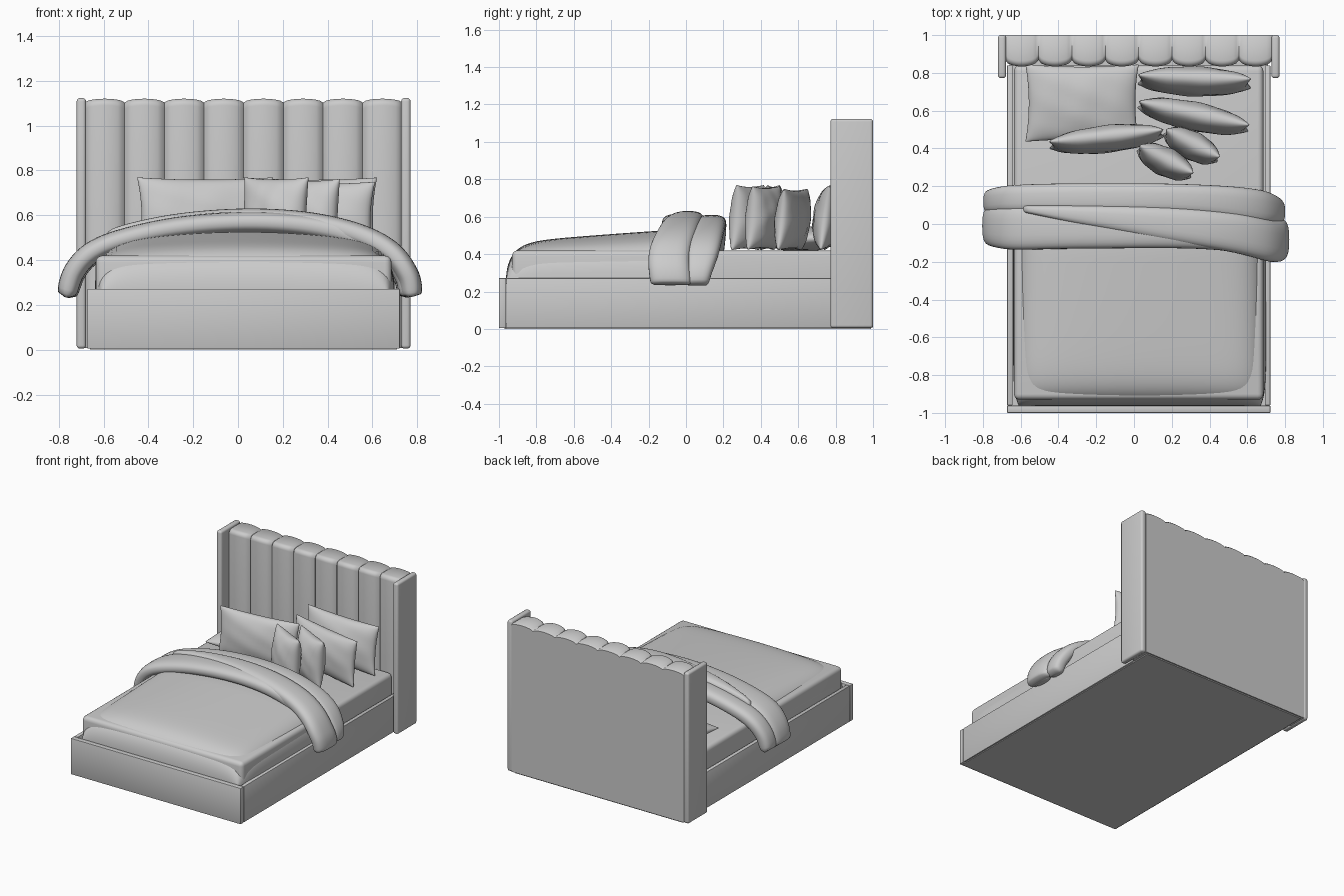
import bpy, bmesh
from math import sin, cos, pi, radians, copysign
from mathutils import Euler, Vector

if "Cube" in bpy.data.objects:
    bpy.data.objects.remove(bpy.data.objects["Cube"])

CX = 0.025  # centre line of the bed frame


def finish(name, bm, angle=40):
    bmesh.ops.remove_doubles(bm, verts=bm.verts, dist=1e-5)
    bmesh.ops.recalc_face_normals(bm, faces=bm.faces)
    me = bpy.data.meshes.new(name)
    bm.to_mesh(me)
    bm.free()
    ob = bpy.data.objects.new(name, me)
    bpy.context.collection.objects.link(ob)
    bpy.context.view_layer.objects.active = ob
    bpy.ops.object.select_all(action='DESELECT')
    ob.select_set(True)
    bpy.ops.object.shade_smooth_by_angle(angle=radians(angle))
    return ob


def box(name, x, y, z, bevel=0.004, segments=2):
    bm = bmesh.new()
    bmesh.ops.create_cube(bm, size=1)
    for v in bm.verts:
        for i, (a, b) in enumerate((x, y, z)):
            v.co[i] = a if v.co[i] < 0 else b
    if bevel:
        bmesh.ops.bevel(bm, geom=bm.edges[:], offset=bevel, segments=segments,
                        profile=0.5, affect='EDGES')
    return finish(name, bm)


def skin(bm, rows, closed=False):
    vs = [[bm.verts.new(p) for p in r] for r in rows]
    n = len(rows[0])
    for a, b in zip(vs, vs[1:]):
        for j in range(n if closed else n - 1):
            k = (j + 1) % n
            bm.faces.new((a[j], a[k], b[k], b[j]))
    return vs


def spline(points, t):
    """Catmull-Rom through evenly spaced points, t in 0..1"""
    n = len(points) - 1
    i = min(int(t * n), n - 1)
    f = t * n - i
    p = [Vector(points[min(max(i + k, 0), n)]) for k in (-1, 0, 1, 2)]
    return 0.5 * (2 * p[1] + (p[2] - p[0]) * f + (2 * p[0] - 5 * p[1] + 4 * p[2] - p[3]) * f * f
                  + (3 * p[1] - p[0] - 3 * p[2] + p[3]) * f ** 3)


def spow(v, e):
    return copysign(abs(v) ** e, v)


# Base frame
box("footboard", (-0.672, 0.722), (-1.0, -0.962), (0.005, 0.272))
for side, name in ((-1, "left_rail"), (1, "right_rail")):
    x = sorted((CX + side * 0.697, CX + side * 0.668))
    box(name, x, (-0.96, 0.84), (0.005, 0.272))
box("bottom_panel", (-0.66, 0.71), (-0.97, 0.99), (0.0, 0.03), 0)

# Headboard wings
for side, name in ((-1, "left_wing"), (1, "right_wing")):
    x = sorted((CX + side * 0.745, CX + side * 0.703))
    box(name, x, (0.772, 1.0), (0.005, 1.123), 0.015, 4)

# Channelled headboard: yz profile swept across eight padded channels
bm = bmesh.new()
rows = []
CH, STEP = 8, 12
for i in range(CH * STEP + 1):
    x = CX - 0.708 + 1.416 * i / (CH * STEP)
    bulge = sin(pi * (i % STEP) / STEP) ** 0.5 if i % STEP else 0
    front = 0.868 - 0.034 * bulge
    top = 1.103 + 0.017 * bulge
    row = [(x, 1.0, 0.008), (x, front, 0.008), (x, front, 0.5)]
    for k in range(7):
        a = pi / 2 * k / 6
        row.append((x, front + 0.03 * (1 - cos(a)), top - 0.03 * (1 - sin(a))))
    row.append((x, 0.99, top))
    row.append((x, 1.0, top - 0.008))
    rows.append(row)
vs = skin(bm, rows, closed=True)
bm.faces.new(vs[0])
bm.faces.new(vs[-1])
finish("channel_headboard", bm, 50)

# Mattress
box("mattress", (-0.635, 0.685), (-0.93, 0.84), (0.16, 0.42), 0.03, 4)

# Duvet body: crowned cushion over the foot of the mattress
bm = bmesh.new()
rows = []
N = 40
Y0, Y1 = -0.963, 0.06
for j in range(N + 1):
    q = j / N
    v = 1 - cos(q * pi / 2)
    y = Y0 + (Y1 - Y0) * v
    ends = max(0, 1 - (1 - v) ** 16) ** 0.42
    rise = 0.035 + 0.07 * min(1, v / 0.8) ** 0.8
    inset = 0.03 * (1 - v) ** 16
    row = []
    for i in range(N + 1):
        u = sin(pi / 2 * (2 * i / N - 1))
        edge = max(0, 1 - abs(u) ** 10) ** 0.36
        z = 0.24 + (0.18 + rise * (1 - 0.6 * u * u)) * edge * ends
        row.append((CX + 0.005 + u * (0.67 - inset), y, z))
    rows.append(row)
skin(bm, rows)
finish("duvet_body", bm, 80)

# Folded duvet layers draped across the bed
ARCH = [(-0.772, 0.235), (-0.735, 0.35), (-0.65, 0.44), (-0.5, 0.5), (-0.26, 0.55),
        (0.03, 0.572), (0.3, 0.558), (0.52, 0.51), (0.67, 0.435), (0.75, 0.33), (0.768, 0.235)]


def fold(name, t0, t1, fronts, backs, thick, lift):
    bm = bmesh.new()
    rows = []
    M, K = 56, 28
    for i in range(M + 1):
        s = i / M
        t = t0 + (t1 - t0) * s
        c = spline(ARCH, t)
        d = (spline(ARCH, min(t + .01, 1)) - spline(ARCH, max(t - .01, 0))).normalized()
        nrm = Vector((-d.y, d.x))
        f = spline([(a, 0) for a in fronts], s).x
        b = spline([(a, 0) for a in backs], s).x
        cap = max(0.02, 1 - abs(2 * s - 1) ** 30) ** 0.5
        row = []
        for k in range(K):
            a = 2 * pi * k / K
            h = lift + thick * spow(sin(a), 0.8) * cap
            p = c + nrm * h
            row.append((p.x, (f + b) / 2 + (b - f) / 2 * spow(cos(a), 0.7) * (0.8 + 0.2 * cap), p.y))
        rows.append(row)
    vs = skin(bm, rows, closed=True)
    bm.faces.new(vs[0])
    bm.faces.new(vs[-1])
    finish(name, bm, 70)


fold("duvet_front_fold", 0, 1, [-0.11, -0.135, -0.13, -0.13, -0.16, -0.17],
     [0.09, 0.1, 0.1, 0.06, 0.0, 0.0], 0.048, -0.004)
fold("duvet_middle_fold", 0.25, 1, [0.06, -0.01, -0.09, -0.15, -0.2, -0.19],
     [0.1, 0.1, 0.09, 0.06, 0.02, 0.03], 0.05, 0.008)
fold("duvet_back_fold", 0, 1, [0.05, 0.06, 0.06, 0.05, 0.0, 0.0],
     [0.18, 0.205, 0.215, 0.21, 0.18, 0.12], 0.048, -0.01)


# Pillows: two inflated grids pinched toward the corners
def pillow(name, w, h, t, loc, tilt, yaw, roll=0):
    bm = bmesh.new()
    rot = Euler((radians(-tilt), radians(roll), radians(yaw))).to_matrix()
    n = 24
    for s in (-1, 1):
        rows = []
        for j in range(n + 1):
            v = sin(pi / 2 * (2 * j / n - 1))
            row = []
            for i in range(n + 1):
                u = sin(pi / 2 * (2 * i / n - 1))
                puff = (max(0, 1 - u * u) * max(0, 1 - v * v)) ** 0.45
                wrinkle = 1 + 0.05 * sin(7 * u + 3 * v) * sin(5 * v - 2 * u)
                p = Vector((u * w / 2 * (1 - 0.06 * (1 - v * v)),
                            s * t / 2 * puff * wrinkle,
                            v * h / 2 * (1 - 0.06 * (1 - u * u))))
                row.append(rot @ p + Vector(loc))
            rows.append(row)
        skin(bm, rows)
    finish(name, bm, 60)


pillow("flat_pillow", 0.6, 0.41, 0.13, (-0.275, 0.64, 0.48), 86, 0)
pillow("back_pillow", 0.60, 0.35, 0.15, (0.32, 0.755, 0.595), 8, -2)
pillow("second_pillow", 0.60, 0.33, 0.15, (0.315, 0.57, 0.585), 6, -12)
pillow("long_pillow", 0.61, 0.35, 0.14, (-0.145, 0.45, 0.595), 6, 6)
pillow("small_pillow_rear", 0.32, 0.34, 0.15, (0.305, 0.415, 0.593), 5, -27)
pillow("small_pillow_front", 0.32, 0.35, 0.15, (0.165, 0.33, 0.595), 5, -27)
